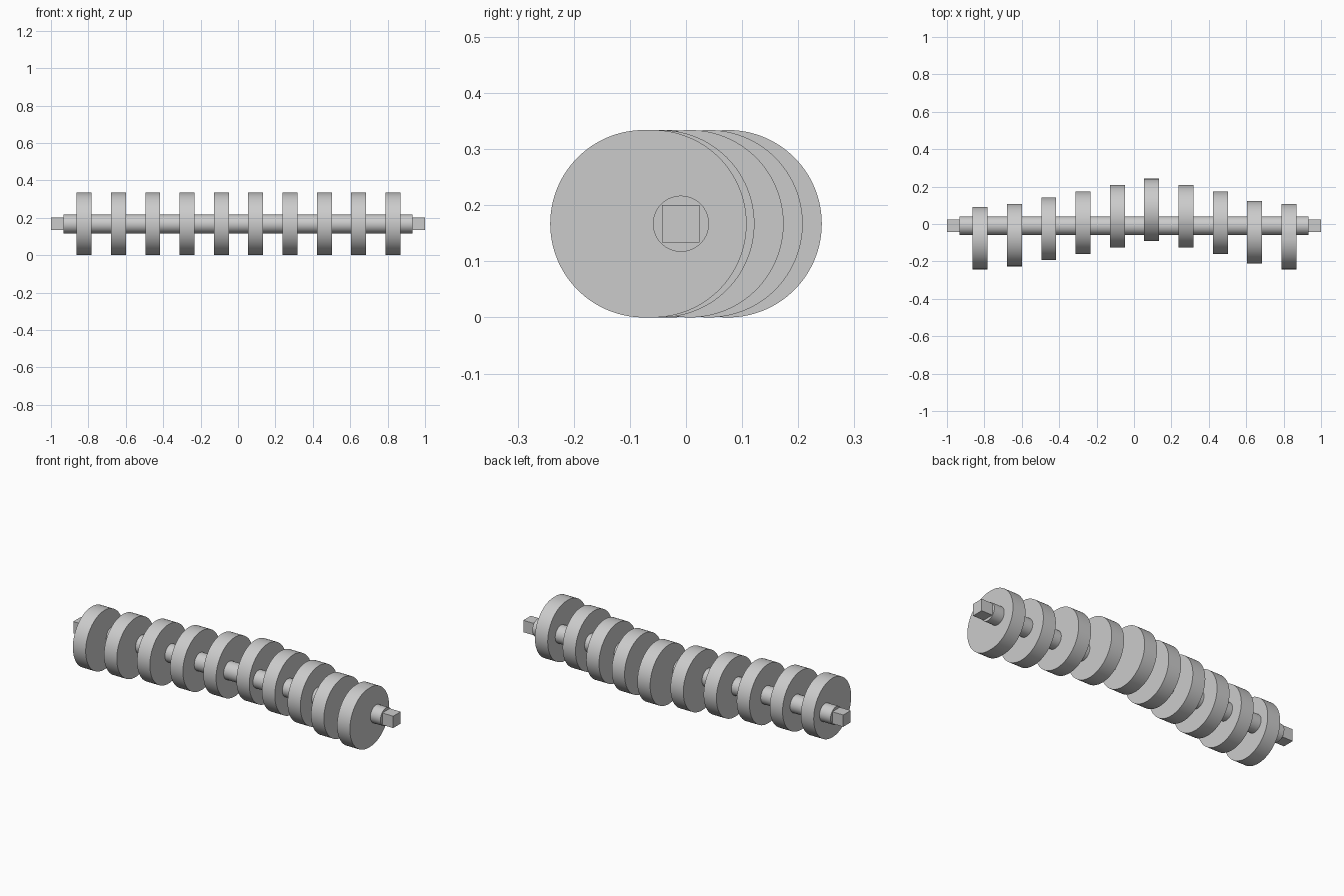
import bpy
import bmesh
from math import radians
from mathutils import Matrix, Vector

cube = bpy.data.objects.get("Cube")
if cube:
    bpy.data.objects.remove(cube, do_unlink=True)

steel = bpy.data.materials.new("plain_grey_metal")
steel.use_nodes = True
grey = (0.6, 0.6, 0.6, 1)
steel.diffuse_color = grey
steel.node_tree.nodes["Principled BSDF"].inputs["Base Color"].default_value = grey

AXIS_Y, AXIS_Z = -0.009, 0.167
DISC_RADIUS, DISC_WIDTH = 0.167, 0.08


def finish(name, bm, location):
    mesh = bpy.data.meshes.new(name)
    bm.to_mesh(mesh)
    bm.free()
    obj = bpy.data.objects.new(name, mesh)
    obj.location = location
    mesh.materials.append(steel)
    bpy.context.collection.objects.link(obj)
    bpy.ops.object.select_all(action="DESELECT")
    obj.select_set(True)
    bpy.context.view_layer.objects.active = obj
    bpy.ops.object.shade_smooth_by_angle(angle=radians(30))
    return obj


def rod(name, radius, length, location, sides=96, stretch=0):
    """Cylinder along x, optionally drawn out along y by the stretch."""
    bm = bmesh.new()
    bmesh.ops.create_cone(bm, cap_ends=True, segments=sides, radius1=radius,
                          radius2=radius, depth=length,
                          matrix=Matrix.Rotation(radians(90), 4, "Y"))
    for v in bm.verts:
        if abs(v.co.y) > 1e-5:
            v.co.y += stretch / 2 if v.co.y > 0 else -stretch / 2
    return finish(name, bm, location)


def block(name, size, location):
    bm = bmesh.new()
    bmesh.ops.create_cube(bm, size=1)
    bmesh.ops.scale(bm, vec=Vector(size), verts=bm.verts)
    return finish(name, bm, location)


# Round shaft with a square drive stub on each end
rod("shaft", 0.05, 1.864, (0, AXIS_Y, AXIS_Z), sides=64)
for side, sign in (("left", 1), ("right", -1)):
    block(side + "_square_end", (0.07, 0.067, 0.067),
          (sign * 0.965, AXIS_Y, AXIS_Z))

# Row of offset discs, rising to the middle and falling back
offsets = [-0.075, -0.059, -0.026, 0.007, 0.041,
           0.075, 0.041, 0.007, -0.045, -0.067]
for i, y in enumerate(offsets):
    last = i == len(offsets) - 1
    rod(f"offset_disc_{i + 1}", DISC_RADIUS, DISC_WIDTH,
        ((i - 4.5) * 0.1835 + 0.003, y, AXIS_Z), sides=128,
        stretch=0.016 if last else 0)
